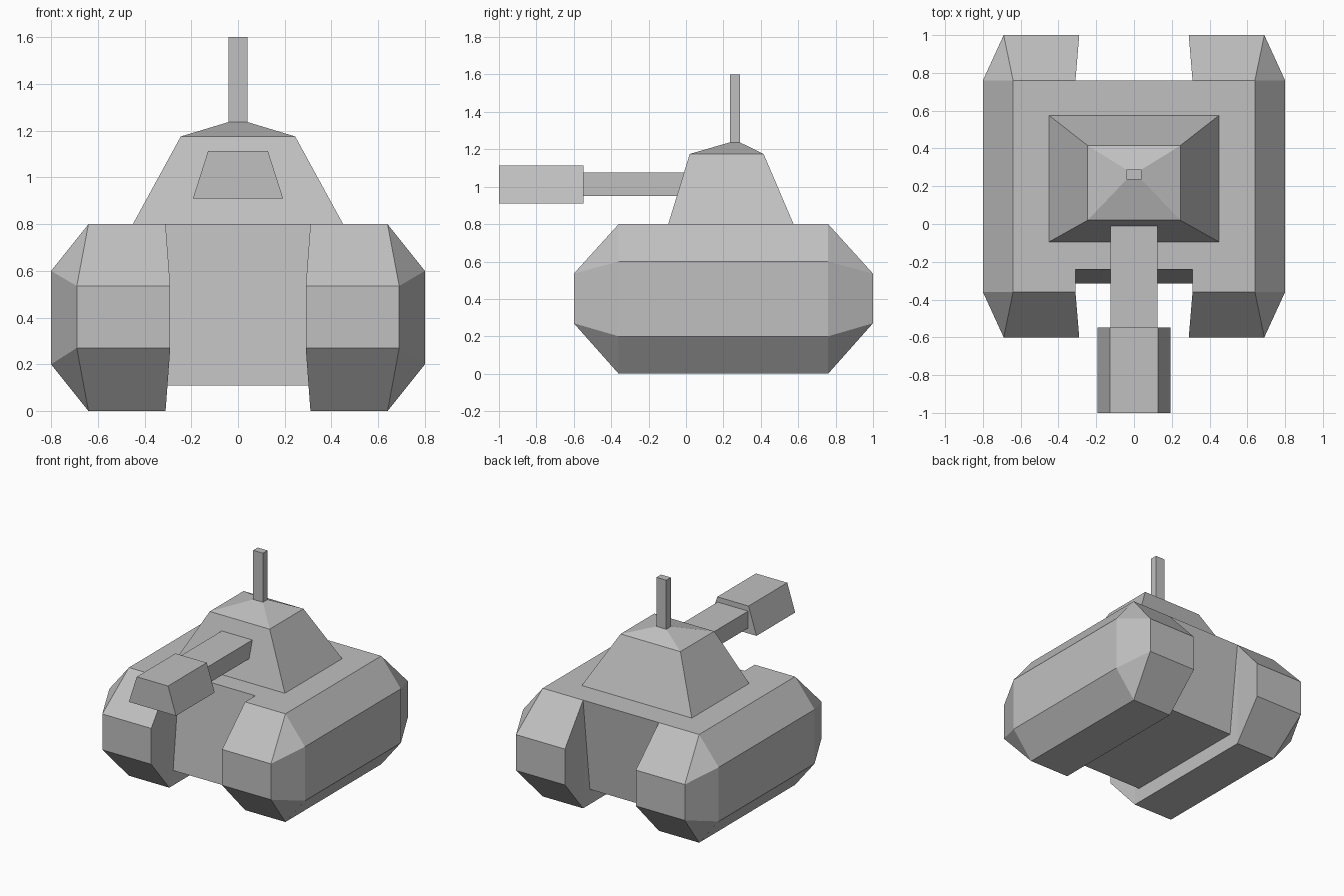
import bpy
import bmesh

cube = bpy.data.objects.get("Cube")
if cube:
    bpy.data.objects.remove(cube, do_unlink=True)

grey = bpy.data.materials.new("plain grey")
grey.use_nodes = True
COLOUR = (0.53, 0.53, 0.53, 1)
grey.diffuse_color = COLOUR
grey.node_tree.nodes["Principled BSDF"].inputs["Base Color"].default_value = COLOUR


def loft(name, rings):
    """Skin matching rings of points, cap both ends, merge doubled corners."""
    bm = bmesh.new()
    loops = [[bm.verts.new(p) for p in ring] for ring in rings]
    n = len(loops[0])
    for a, b in zip(loops, loops[1:]):
        for i in range(n):
            j = (i + 1) % n
            bm.faces.new((a[i], a[j], b[j], b[i]))
    bm.faces.new(loops[0][::-1])
    bm.faces.new(loops[-1])
    bmesh.ops.remove_doubles(bm, verts=bm.verts, dist=0.0001)
    bmesh.ops.recalc_face_normals(bm, faces=bm.faces)
    mesh = bpy.data.meshes.new(name)
    bm.to_mesh(mesh)
    bm.free()
    mesh.materials.append(grey)
    obj = bpy.data.objects.new(name, mesh)
    bpy.context.collection.objects.link(obj)
    return obj


def level(z, half_x, y0, y1):
    """Horizontal rectangle at height z."""
    return [(-half_x, y0, z), (half_x, y0, z), (half_x, y1, z), (-half_x, y1, z)]


# Track pods: hexagonal section tapering to a rectangle at each end
section = [(0.31, 0), (0.64, 0), (0.80, 0.20), (0.80, 0.60), (0.64, 0.80), (0.31, 0.80)]
nose = [(0.29, 0.27), (0.69, 0.27), (0.69, 0.27),
        (0.69, 0.535), (0.69, 0.535), (0.29, 0.535)]
stations = [(-0.60, nose), (-0.36, section), (0.76, section), (1.0, nose)]
for side, sign in (("left", 1), ("right", -1)):
    loft(side + "_track_pod",
         [[(sign * x, y, z) for x, z in shape] for y, shape in stations])

# Hull between the pods
loft("hull", [level(0.11, 0.31, -0.315, 0.68), level(0.80, 0.31, -0.24, 0.76)])

# Turret with its low pitched roof
loft("turret", [level(0.80, 0.45, -0.095, 0.575),
                level(1.175, 0.245, 0.02, 0.415),
                level(1.237, 0.04, 0.235, 0.288)])

# Antenna
loft("antenna", [level(1.23, 0.04, 0.235, 0.288), level(1.60, 0.04, 0.235, 0.288)])

# Gun barrel and wedge-sided muzzle
loft("gun_barrel", [level(0.95, 0.125, -0.56, 0.05), level(1.075, 0.125, -0.56, 0.05)])
loft("gun_muzzle", [level(0.91, 0.193, -1.0, -0.548), level(1.113, 0.128, -1.0, -0.548)])
